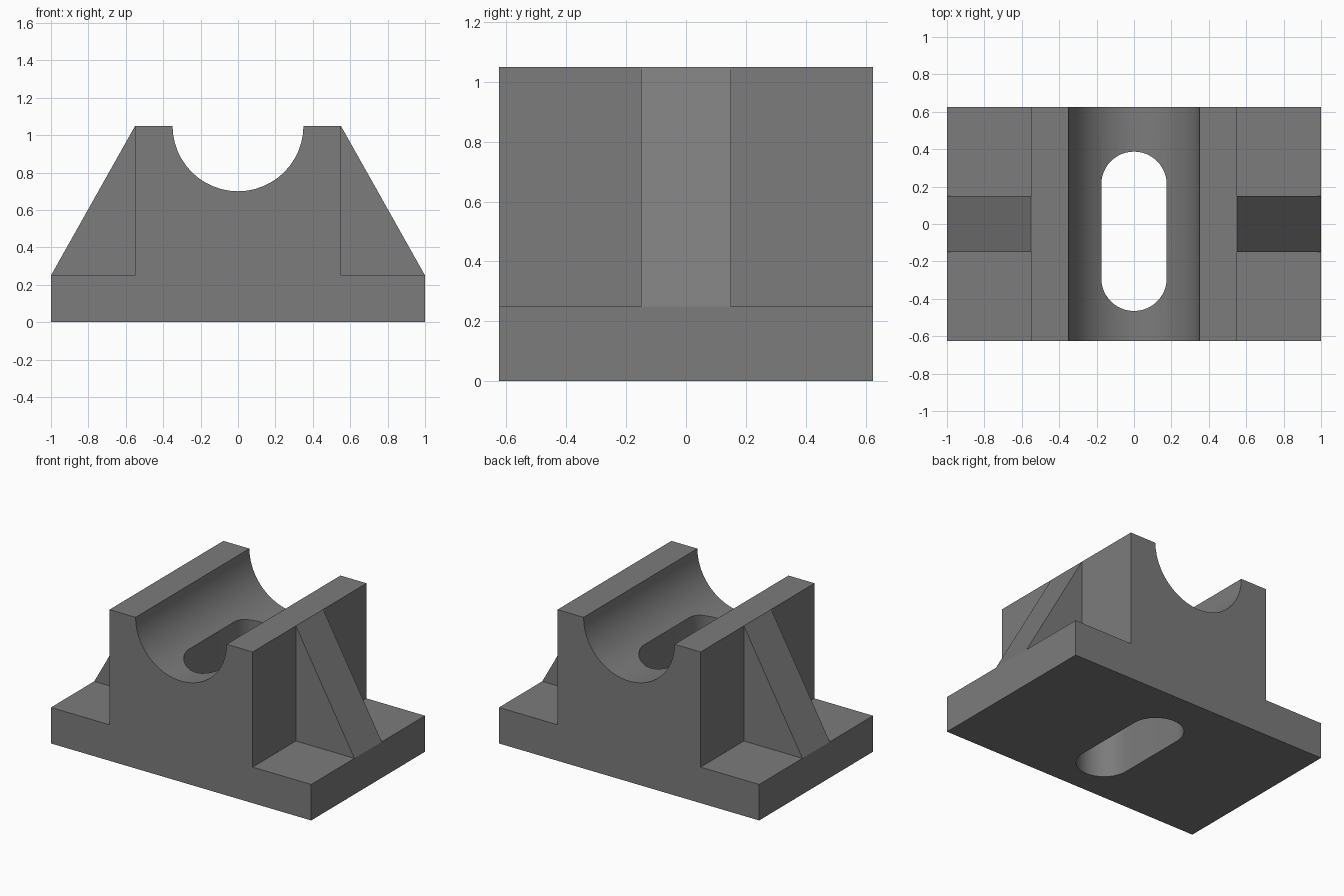
import bpy, bmesh
from math import sin, cos, pi, radians
from mathutils import Vector

if "Cube" in bpy.data.objects:
    bpy.data.objects.remove(bpy.data.objects["Cube"])


def extrude_profile(name, points, offset):
    """Solid from a flat outline of 3D points pushed along offset."""
    bm = bmesh.new()
    face = bm.faces.new([bm.verts.new(p) for p in points])
    moved = bmesh.ops.extrude_face_region(bm, geom=[face], use_keep_orig=True)
    verts = [g for g in moved["geom"] if isinstance(g, bmesh.types.BMVert)]
    bmesh.ops.translate(bm, verts=verts, vec=Vector(offset))
    bmesh.ops.recalc_face_normals(bm, faces=bm.faces)
    mesh = bpy.data.meshes.new(name)
    bm.to_mesh(mesh)
    bm.free()
    mesh.materials.append(dark_grey)
    obj = bpy.data.objects.new(name, mesh)
    bpy.context.collection.objects.link(obj)
    return obj


def combine(target, other, operation):
    """Apply a boolean and discard the helper solid."""
    mod = target.modifiers.new(operation.lower(), 'BOOLEAN')
    mod.object, mod.operation, mod.solver = other, operation, 'EXACT'
    bpy.ops.object.select_all(action='DESELECT')
    target.select_set(True)
    bpy.context.view_layer.objects.active = target
    bpy.ops.object.modifier_apply(modifier=mod.name)
    bpy.data.objects.remove(other, do_unlink=True)


def arc(cx, cy, r, start, end, n):
    return [(cx + r * cos(start + (end - start) * i / n),
             cy + r * sin(start + (end - start) * i / n)) for i in range(n + 1)]


dark_grey = bpy.data.materials.new("dark_grey")
dark_grey.diffuse_color = (0.2, 0.2, 0.2, 1)
dark_grey.use_nodes = True
dark_grey.node_tree.nodes["Principled BSDF"].inputs["Base Color"].default_value = dark_grey.diffuse_color

DEPTH, BASE, TOP, HALF = 1.25, 0.25, 1.05, 0.55

# Base plate and block with the half-round bearing groove, one profile
outline = [(-1, 0), (1, 0), (1, BASE), (HALF, BASE), (HALF, TOP)]
outline += arc(0, TOP, 0.35, 0, -pi, 24)
outline += [(-HALF, TOP), (-HALF, BASE), (-1, BASE)]
body = extrude_profile("bearing_block",
                       [(x, -DEPTH / 2, z) for x, z in outline], (0, DEPTH, 0))

# Triangular side ribs
for side in (-1, 1):
    tri = [(HALF, BASE), (1, BASE), (HALF, TOP)]
    rib = extrude_profile("side_rib",
                          [(side * x, -0.15, z) for x, z in tri], (0, 0.30, 0))
    combine(body, rib, 'UNION')

# Slightly off-centre rounded slot through the floor
r = 0.175
slot = arc(0, 0.212, r, 0, pi, 24) + arc(0, -0.29, r, pi, 2 * pi, 24)
cutter = extrude_profile("slot_cutter", [(x, y, -0.2) for x, y in slot], (0, 0, 1.6))
cutter.hide_render = True
combine(body, cutter, 'DIFFERENCE')

bpy.ops.object.shade_smooth_by_angle(angle=radians(25))
